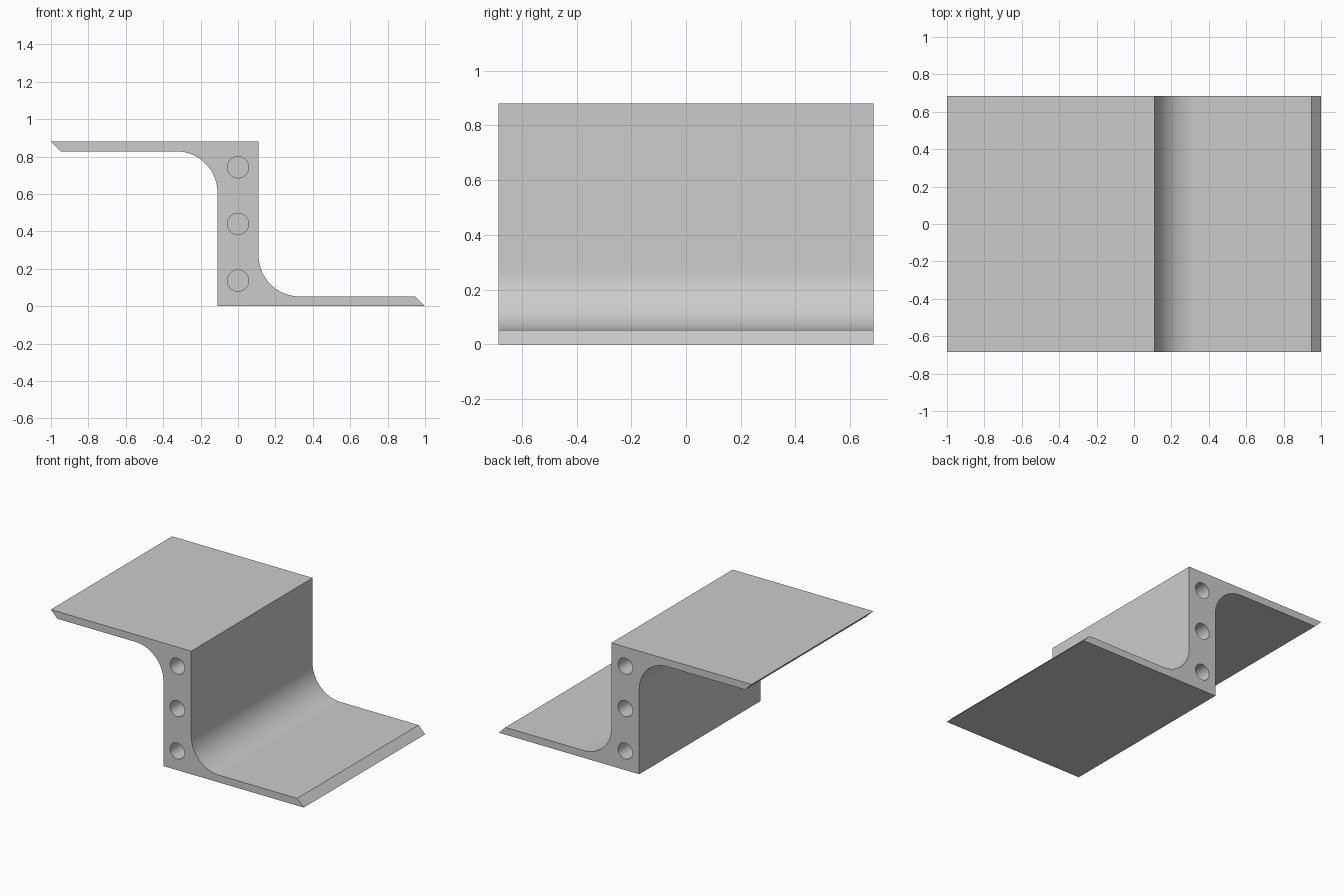
import bpy, bmesh
from math import pi, sin, cos, radians
from mathutils import Matrix

if "Cube" in bpy.data.objects:
    bpy.data.objects.remove(bpy.data.objects["Cube"], do_unlink=True)

HEIGHT, HALF_DEPTH = 0.88, 0.685
WEB, FLANGE, FILLET = 0.11, 0.052, 0.22
HOLE_RADIUS, HOLE_DEPTH, HOLE_PITCH = 0.057, 0.3, 0.303
SEGMENTS = 32

metal = bpy.data.materials.new("light grey metal")
metal.use_nodes = True
grey = (0.6, 0.6, 0.6, 1)
metal.diffuse_color = grey
metal.node_tree.nodes["Principled BSDF"].inputs["Base Color"].default_value = grey


def make_object(name, bm):
    bmesh.ops.recalc_face_normals(bm, faces=bm.faces)
    mesh = bpy.data.meshes.new(name)
    bm.to_mesh(mesh)
    bm.free()
    mesh.materials.append(metal)
    obj = bpy.data.objects.new(name, mesh)
    bpy.context.collection.objects.link(obj)
    return obj


# Z-shaped section: one half, then the same half turned about the centre
half = [(-WEB, 0), (1, 0), (1 - FLANGE, FLANGE)]
for i in range(SEGMENTS + 1):
    a = pi / 2 * i / SEGMENTS
    half.append((WEB + FILLET * (1 - sin(a)), FLANGE + FILLET * (1 - cos(a))))
section = half + [(-x, HEIGHT - z) for x, z in half]

bm = bmesh.new()
face = bm.faces.new([bm.verts.new((x, -HALF_DEPTH, z)) for x, z in section])
result = bmesh.ops.extrude_face_region(bm, geom=[face], use_keep_orig=True)
moved = [v for v in result["geom"] if isinstance(v, bmesh.types.BMVert)]
bmesh.ops.translate(bm, verts=moved, vec=(0, 2 * HALF_DEPTH, 0))
bracket = make_object("z_bracket", bm)

# Three blind holes in each end of the web
bm = bmesh.new()
for side in (-1, 1):
    for row in (-1, 0, 1):
        place = Matrix.Translation((0, side * HALF_DEPTH, HEIGHT / 2 + row * HOLE_PITCH))
        bmesh.ops.create_cone(bm, cap_ends=True, segments=48, radius1=HOLE_RADIUS,
                              radius2=HOLE_RADIUS, depth=2 * HOLE_DEPTH,
                              matrix=place @ Matrix.Rotation(pi / 2, 4, "X"))
cutter = make_object("hole_cutter", bm)

drill = bracket.modifiers.new("holes", "BOOLEAN")
drill.operation = "DIFFERENCE"
drill.solver = "EXACT"
drill.object = cutter

bpy.ops.object.select_all(action="DESELECT")
bracket.select_set(True)
bpy.context.view_layer.objects.active = bracket
bpy.ops.object.modifier_apply(modifier=drill.name)
bpy.data.objects.remove(cutter, do_unlink=True)
bpy.ops.object.shade_smooth_by_angle(angle=radians(30))
